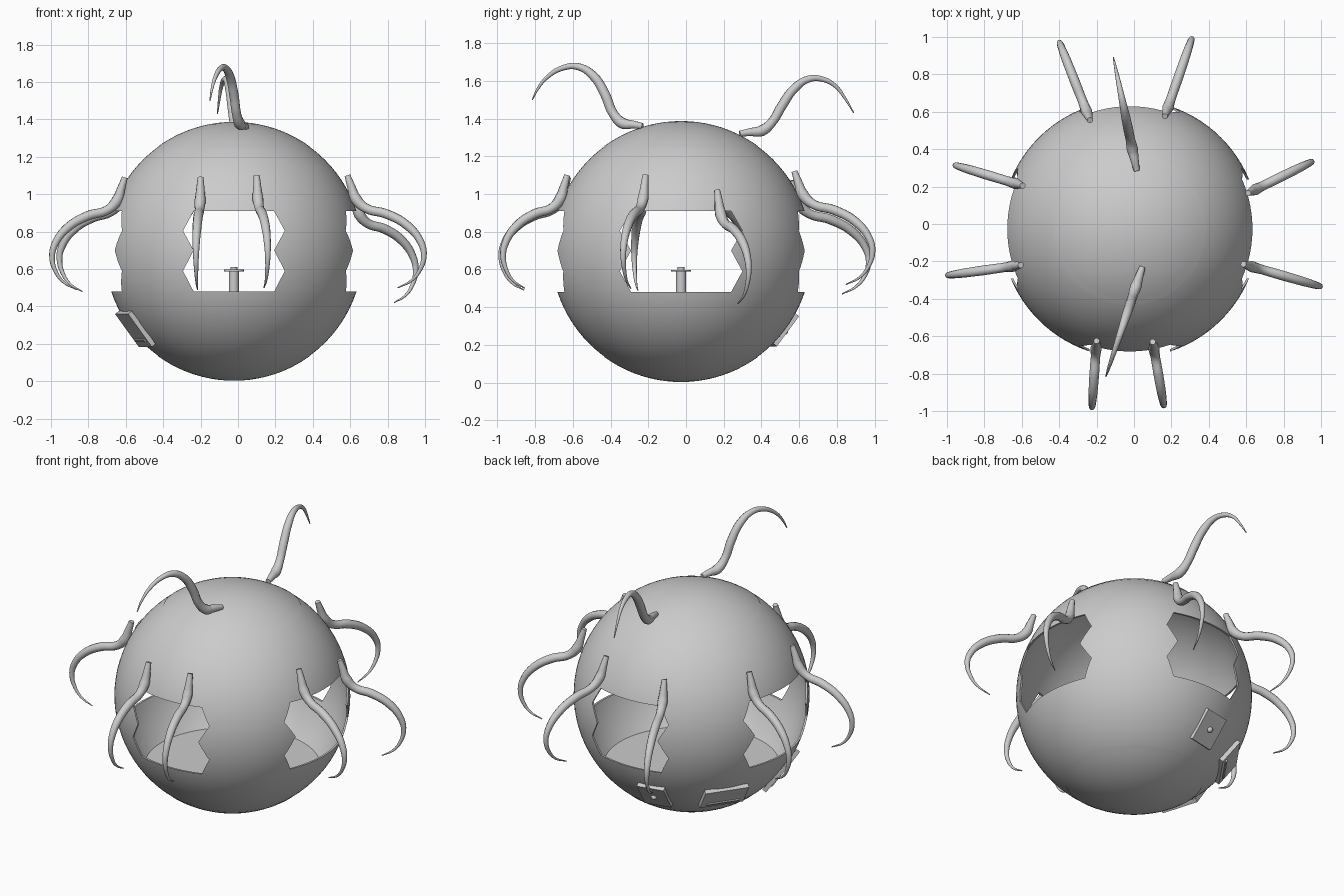
import bpy, bmesh, math
from mathutils import Vector, Matrix

if "Cube" in bpy.data.objects:
    bpy.data.objects.remove(bpy.data.objects["Cube"])

C = Vector((-0.022, -0.026, 0.695))
R = 0.69


def add(name, bm, angle=35):
    bmesh.ops.recalc_face_normals(bm, faces=bm.faces[:])
    me = bpy.data.meshes.new(name)
    bm.to_mesh(me)
    bm.free()
    ob = bpy.data.objects.new(name, me)
    bpy.context.collection.objects.link(ob)
    activate(ob)
    if angle:
        bpy.ops.object.shade_smooth_by_angle(angle=math.radians(angle))
    return ob


def activate(ob):
    bpy.ops.object.select_all(action='DESELECT')
    ob.select_set(True)
    bpy.context.view_layer.objects.active = ob


def lathe(name, profile, steps=64):
    """Spin (radius, z) points about the vertical axis through the body centre."""
    bm = bmesh.new()
    vs = [bm.verts.new((C.x + r, C.y, z)) for r, z in profile]
    es = [bm.edges.new(p) for p in zip(vs, vs[1:])]
    bmesh.ops.spin(bm, geom=vs + es, cent=C, axis=(0, 0, 1), angle=2 * math.pi, steps=steps)
    bmesh.ops.remove_doubles(bm, verts=bm.verts[:], dist=1e-5)
    return add(name, bm)


def window_cutter(notch, tip, rot):
    """Prism with honeycomb zigzag sides, running right through the body."""
    side = [(notch, 0.48), (tip, 0.59), (notch, 0.70), (tip, 0.805), (notch, 0.91)]
    outline = side + [(-x, z) for x, z in reversed(side)]
    bm = bmesh.new()
    f = bm.faces.new([bm.verts.new((x, -1, z - C.z)) for x, z in outline])
    ext = bmesh.ops.extrude_face_region(bm, geom=[f])
    bmesh.ops.translate(bm, vec=(0, 2, 0), verts=[v for v in ext['geom'] if isinstance(v, bmesh.types.BMVert)])
    bmesh.ops.transform(bm, matrix=Matrix.Translation(C) @ Matrix.Rotation(rot, 4, 'Z'), verts=bm.verts[:])
    return add('window_cutter', bm, 0)


# hollow body with four windows
bm = bmesh.new()
for rad in (R, R - 0.012):
    bmesh.ops.create_uvsphere(bm, u_segments=96, v_segments=48, radius=rad, matrix=Matrix.Translation(C))
body = add('hollow_body', bm, 0)
inner = [p for p in body.data.polygons if (p.center - C).length < R - 0.008]
bm = bmesh.new()
bm.from_mesh(body.data)
bm.faces.ensure_lookup_table()
for f in bm.faces:
    inside = (f.calc_center_median() - C).length < R - 0.006
    outward = f.normal.dot(f.calc_center_median() - C) > 0
    if inside == outward:
        f.normal_flip()
bm.to_mesh(body.data)
bm.free()
for notch, tip, rot in ((0.215, 0.272, 0), (0.265, 0.325, math.pi / 2)):
    cutter = window_cutter(notch, tip, rot)
    activate(body)
    m = body.modifiers.new('cut', 'BOOLEAN')
    m.operation, m.solver, m.object = 'DIFFERENCE', 'EXACT', cutter
    bpy.ops.object.modifier_apply(modifier=m.name)
    bpy.data.objects.remove(cutter)
activate(body)
bpy.ops.object.shade_smooth_by_angle(angle=math.radians(35))

# top and bottom caps
a0 = math.asin(0.405 / R)
for name, s in (('top_cap', 1), ('bottom_cap', -1)):
    lathe(name, [((R + 0.002) * math.sin(a0 * i / 10), C.z + s * (R + 0.002) * math.cos(a0 * i / 10))
                 for i in range(11)], 96)

# floor and central pedestal
lathe('floor', [(0, 0.25), (0.515, 0.25)])
lathe('pedestal', [(0, 0.25), (0.028, 0.25), (0.026, 0.588), (0.053, 0.588), (0.053, 0.597),
                   (0.018, 0.597), (0.018, 0.612), (0, 0.612)], 24)


# hatch panels on the lower body
def panel(name, az, w, h, knob):
    az, el = math.radians(az), math.radians(-37)
    n = Vector((math.cos(el) * math.cos(az), math.cos(el) * math.sin(az), math.sin(el)))
    frame = Matrix.Translation(C + n * R) @ n.to_track_quat('Z', 'Y').to_matrix().to_4x4()
    bm = bmesh.new()
    bmesh.ops.create_cube(bm, size=1, matrix=frame @ Matrix.Diagonal((w, h, 0.026, 1)))
    add(name, bm, 30)
    bm = bmesh.new()
    if knob:
        bmesh.ops.create_uvsphere(bm, u_segments=16, v_segments=8, radius=0.018,
                                  matrix=frame @ Matrix.Translation((0, 0, 0.014)))
    else:
        bmesh.ops.create_cube(bm, size=1, matrix=frame @ Matrix.Translation((0, -h * 0.3, 0.014))
                              @ Matrix.Diagonal((w * 0.75, 0.015, 0.012, 1)))
    add(name + '_handle', bm, 40)


panel('back_hatch', 102, 0.17, 0.20, True)
panel('back_left_hatch', 145, 0.27, 0.17, False)
panel('left_hatch', 197, 0.24, 0.22, False)


# tentacles
def tentacle(name, pts):
    radii = [0.016, 0.022, 0.03, 0.025, 0.026, 0.024, 0.019, 0.015, 0.011, 0.007, 0.003]
    cu = bpy.data.curves.new(name, 'CURVE')
    cu.dimensions, cu.bevel_depth, cu.bevel_resolution = '3D', 1.0, 3
    cu.resolution_u, cu.use_fill_caps = 5, True
    sp = cu.splines.new('BEZIER')
    sp.bezier_points.add(len(pts) - 1)
    for bp, p, r in zip(sp.bezier_points, pts, radii):
        bp.co, bp.radius = p, r
        bp.handle_left_type = bp.handle_right_type = 'AUTO'
    ob = bpy.data.objects.new(name, cu)
    bpy.context.collection.objects.link(ob)
    activate(ob)
    bpy.ops.object.convert(target='MESH')
    bpy.ops.object.shade_smooth_by_angle(angle=math.radians(60))


side = [(0, 1.09), (.05, 1.03), (.11, .965), (.24, .915), (.5, .885), (.78, .82),
        (.95, .73), (.985, .66), (.94, .59), (.83, .53), (.65, .49)]
side_roots = [(-.2, -.625, -.225, -.985, 0), (.1, -.63, .16, -.975, .01),
              (-.235, .555, -.4, .975, -.02), (.165, .575, .31, .995, .03),
              (.61, .165, .955, .335, -.07), (.585, -.215, 1.0, -.335, .01),
              (-.595, .205, -.96, .315, -.01), (-.605, -.22, -1.0, -.275, 0)]
for i, (x0, y0, x1, y1, dz) in enumerate(side_roots):
    tentacle(f'side_tentacle_{i + 1}', [(x0 + (x1 - x0) * s, y0 + (y1 - y0) * s, z + dz) for s, z in side])

top_front = [(-.23, 1.36), (-.28, 1.368), (-.335, 1.375), (-.385, 1.425), (-.43, 1.53), (-.49, 1.625),
             (-.57, 1.675), (-.65, 1.67), (-.73, 1.625), (-.785, 1.56), (-.815, 1.5)]
top_back = [(.285, 1.32), (.34, 1.328), (.4, 1.335), (.455, 1.38), (.51, 1.47), (.575, 1.56),
            (.65, 1.61), (.72, 1.61), (.79, 1.575), (.845, 1.505), (.89, 1.43)]
for name, prof, x0, x1 in (('top_front_tentacle', top_front, .045, -.15), ('top_back_tentacle', top_back, .015, -.11)):
    n = len(prof) - 1
    y0, y1 = prof[0][0], prof[-1][0]
    tentacle(name, [(x0 + (x1 - x0) * (y - y0) / (y1 - y0), y, z) for y, z in prof])
